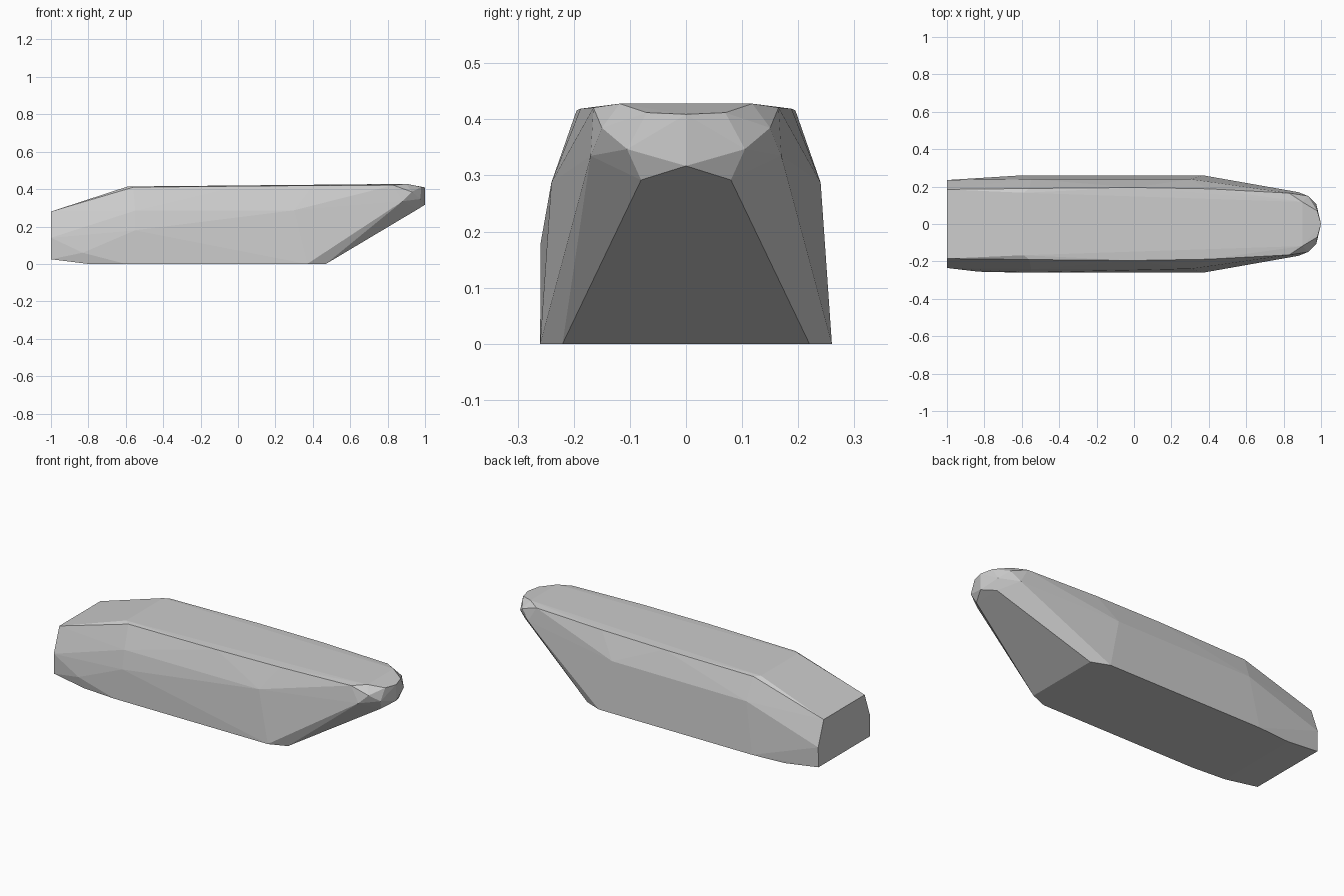
import bpy
import bmesh

cube = bpy.data.objects.get("Cube")
if cube:
    bpy.data.objects.remove(cube, do_unlink=True)

# One plain grey for the whole hull
grey = bpy.data.materials.new("plain grey")
grey.use_nodes = True
colour = (0.6, 0.6, 0.6, 1)
grey.diffuse_color = colour
grey.node_tree.nodes["Principled BSDF"].inputs["Base Color"].default_value = colour

# Corner points of one half, mirrored across the long axis
stern = [(-1, .185, .28), (-1, .235, .14), (-1, .232, .025)]
deck = [(-.59, .167, .414), (-.56, .19, .41), (0, .195, .416),
        (.4, .188, .419), (.83, .165, .421), (.9, .118, .428)]
shoulder = [(-.55, .24, .285), (.3, .24, .287)]
keel = [(-.8, .245, 0), (-.6, .26, 0), (.37, .26, 0), (.47, .22, 0)]
nose = [(1, 0, .409), (1, 0, .317), (.98, .07, .412), (.975, .105, .347),
        (.93, .15, .385), (.96, .08, .292), (.88, .17, .335)]
# Fuller lower side on the front flank only
flank = [(-.55, -.259, .18), (-.83, -.255, .06)]

bm = bmesh.new()
for x, y, z in stern + deck + shoulder + keel + nose:
    for side in ((1, -1) if y else (1,)):
        bm.verts.new((x, y * side, z))
for point in flank:
    bm.verts.new(point)

# Wrap the corners in a tight faceted skin
result = bmesh.ops.convex_hull(bm, input=bm.verts)
spare = {g for g in result["geom_interior"] + result["geom_unused"]
         if isinstance(g, bmesh.types.BMVert)}
bmesh.ops.delete(bm, geom=list(spare), context="VERTS")
bmesh.ops.dissolve_limit(bm, angle_limit=0.01, verts=bm.verts, edges=bm.edges)
bmesh.ops.recalc_face_normals(bm, faces=bm.faces)

mesh = bpy.data.meshes.new("hull")
bm.to_mesh(mesh)
bm.free()
mesh.materials.append(grey)
hull = bpy.data.objects.new("hull", mesh)
bpy.context.collection.objects.link(hull)
